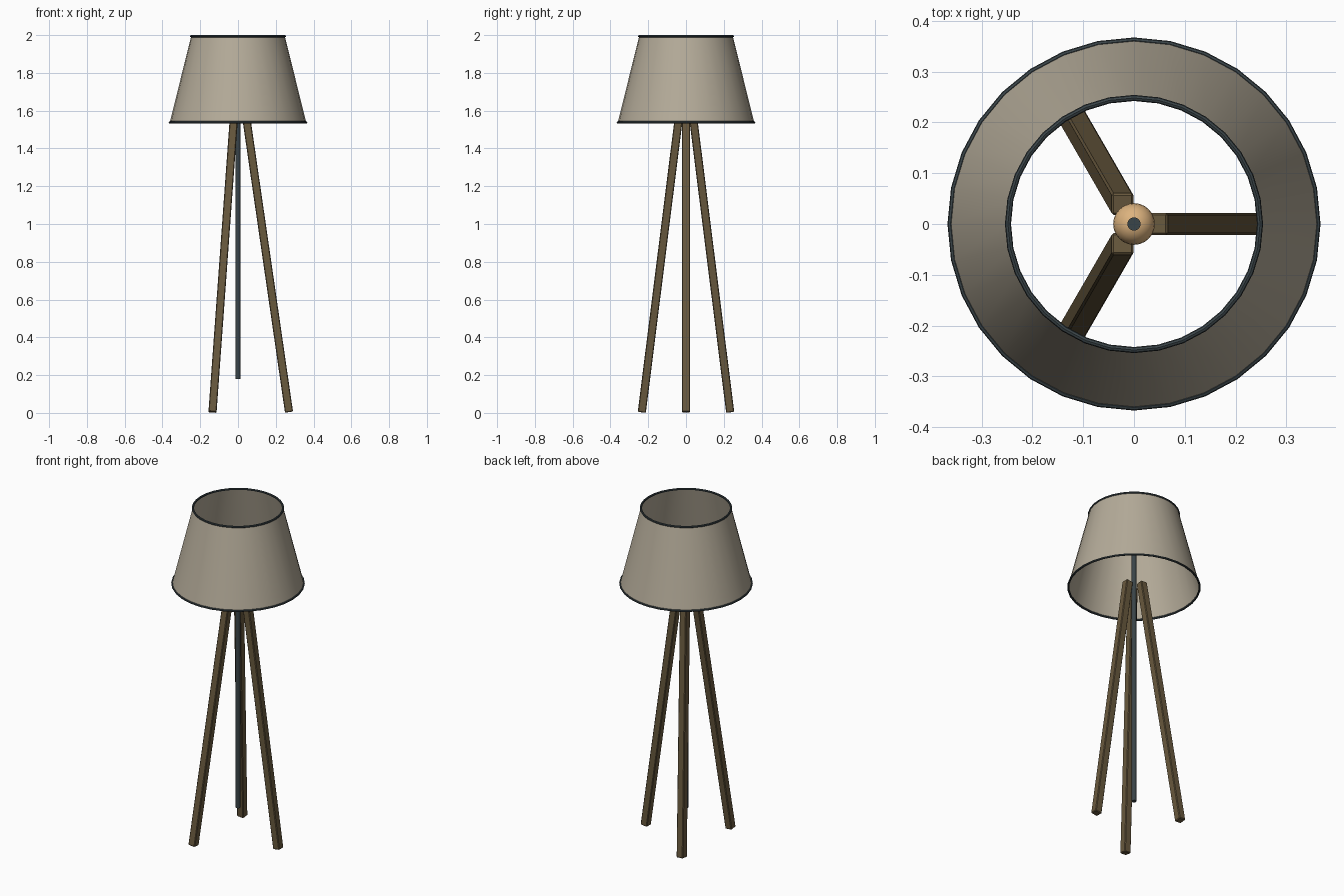
import bpy, bmesh, math
from mathutils import Vector

if "Cube" in bpy.data.objects:
    bpy.data.objects.remove(bpy.data.objects["Cube"])


def material(name, rgb):
    m = bpy.data.materials.new(name)
    m.diffuse_color = (*rgb, 1)
    m.use_nodes = True
    m.node_tree.nodes["Principled BSDF"].inputs["Base Color"].default_value = m.diffuse_color
    return m


FABRIC = material("beige_fabric", (0.46, 0.41, 0.32))
WOOD = material("brown_wood", (0.14, 0.10, 0.048))
METAL = material("dark_metal", (0.042, 0.058, 0.065))
BULB = material("warm_bulb", (0.72, 0.45, 0.21))


def finish(name, mat, smooth=True):
    ob = bpy.context.object
    ob.name = name
    ob.data.materials.append(mat)
    if smooth:
        bpy.ops.object.shade_smooth_by_angle(angle=math.radians(40))
    return ob


SIDES = 32
R_TOP, Z_TOP = 0.248, 1.994
R_LOW, Z_LOW = 0.361, 1.538

# Open tapered shade
bpy.ops.mesh.primitive_cone_add(vertices=SIDES, radius1=R_LOW, radius2=R_TOP,
                                depth=Z_TOP - Z_LOW, end_fill_type='NOTHING',
                                location=(0, 0, (Z_TOP + Z_LOW) / 2))
finish("lamp_shade", FABRIC)

# Trim rings on both rims
for name, r, z in (("top_trim_ring", R_TOP, Z_TOP), ("bottom_trim_ring", R_LOW, Z_LOW)):
    bpy.ops.mesh.primitive_torus_add(major_radius=r, minor_radius=0.006,
                                     major_segments=SIDES, minor_segments=8,
                                     location=(0, 0, z))
    finish(name, METAL)

# Central pole, its tip passing through the bulb
POLE_LOW, POLE_TOP = 0.18, 1.84
bpy.ops.mesh.primitive_cylinder_add(vertices=16, radius=0.013, depth=POLE_TOP - POLE_LOW,
                                    location=(0, 0, (POLE_TOP + POLE_LOW) / 2))
finish("centre_pole", METAL)

# Bulb
bpy.ops.mesh.primitive_uv_sphere_add(segments=24, ring_count=12, radius=0.041,
                                     location=(0, 0, 1.79))
finish("bulb", BULB)

# Three splayed square legs, tilted without twisting
for i in range(3):
    a = math.radians(120 * i)
    out = Vector((math.cos(a), math.sin(a), 0))
    foot = out * 0.27 + Vector((0, 0, 0.004))
    head = out * 0.045 + Vector((0, 0, 1.555))
    axis = head - foot
    bpy.ops.mesh.primitive_cube_add(size=1)
    ob = finish(f"leg_{i + 1}", WOOD, smooth=False)
    for v in ob.data.vertices:
        v.co = Vector((v.co.x * 0.043, v.co.y * 0.043, v.co.z * axis.length))
    ob.location = (foot + head) / 2
    ob.rotation_euler = Vector((0, 0, 1)).rotation_difference(axis).to_euler()
    bevel = ob.modifiers.new("soft_edges", 'BEVEL')
    bevel.width = 0.004
    bevel.segments = 1
